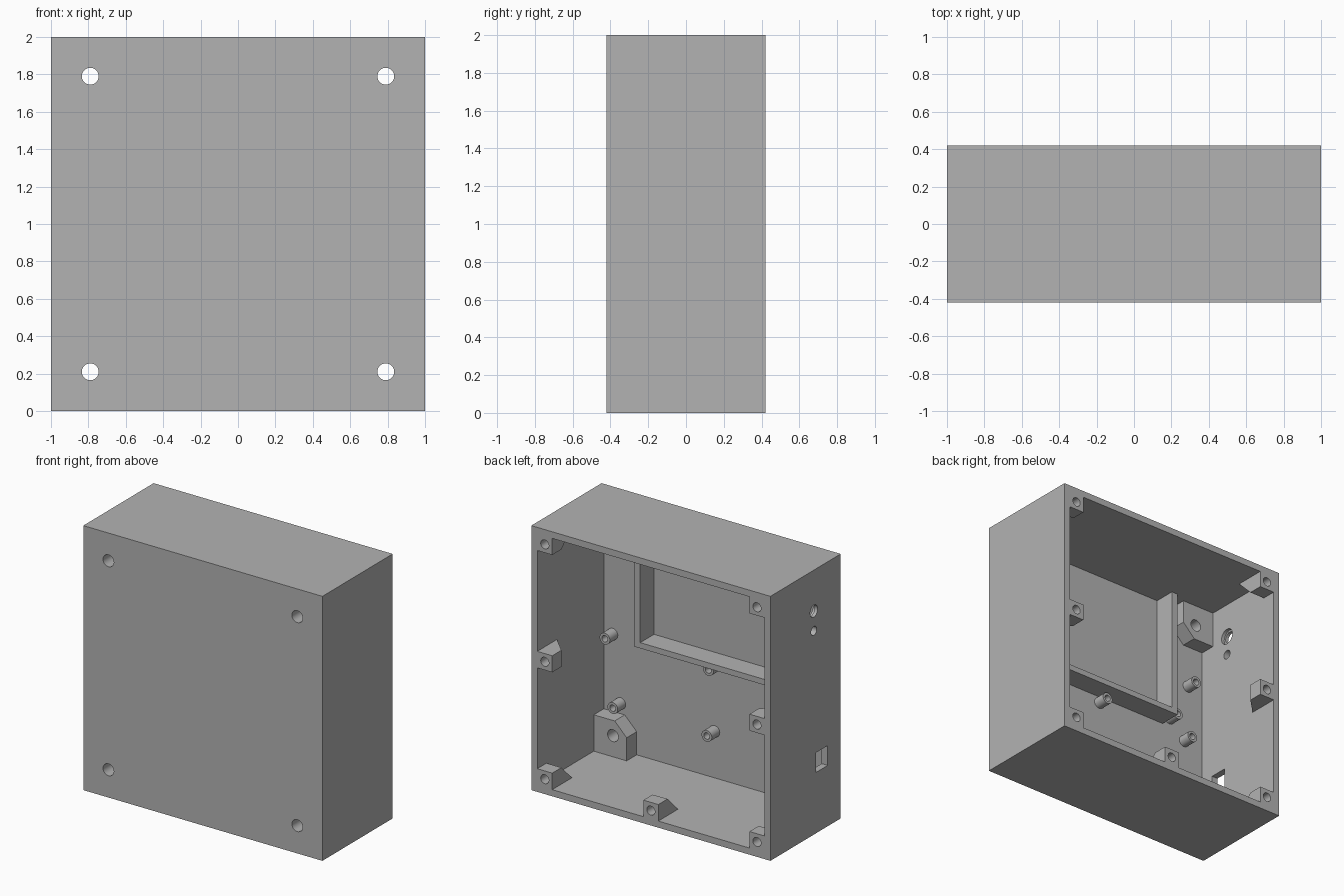
import bpy, bmesh
from math import radians
from mathutils import Matrix, Vector

cube = bpy.data.objects.get("Cube")
if cube:
    bpy.data.objects.remove(cube, do_unlink=True)

GREY = (0.45, 0.45, 0.45, 1)
mat = bpy.data.materials.new("plain grey")
mat.use_nodes = True
mat.diffuse_color = GREY
mat.node_tree.nodes["Principled BSDF"].inputs["Base Color"].default_value = GREY

W = 0.05            # wall thickness
BACK = 0.42         # rear rim
FLOOR = -0.375      # inner face of the front panel
IN = 1 - W


def finish(name, bm):
    bmesh.ops.recalc_face_normals(bm, faces=bm.faces)
    mesh = bpy.data.meshes.new(name)
    bm.to_mesh(mesh)
    bm.free()
    mesh.materials.append(mat)
    ob = bpy.data.objects.new(name, mesh)
    bpy.context.collection.objects.link(ob)
    return ob


def prism(name, points, lo, hi, axis="y", matrix=Matrix()):
    """Extrude a flat outline along y (points are x, z) or x (points are y, z)."""
    bm = bmesh.new()
    place = (lambda a, b: (a, lo, b)) if axis == "y" else (lambda a, b: (lo, a, b))
    face = bm.faces.new([bm.verts.new(place(a, b)) for a, b in points])
    ext = bmesh.ops.extrude_face_region(bm, geom=[face])
    move = Vector((0, hi - lo, 0)) if axis == "y" else Vector((hi - lo, 0, 0))
    verts = [v for v in ext["geom"] if isinstance(v, bmesh.types.BMVert)]
    bmesh.ops.translate(bm, verts=verts, vec=move)
    bm.transform(matrix)
    return finish(name, bm)


def rect(a0, a1, b0, b1):
    return [(a0, b0), (a1, b0), (a1, b1), (a0, b1)]


def rod(name, radius, a, b, lo, hi, axis="y"):
    """Cylinder along y at (x, z) = (a, b), or along x at (y, z) = (a, b)."""
    mid = (lo + hi) / 2
    if axis == "y":
        m = Matrix.Translation((a, mid, b)) @ Matrix.Rotation(radians(90), 4, "X")
    else:
        m = Matrix.Translation((mid, a, b)) @ Matrix.Rotation(radians(90), 4, "Y")
    bm = bmesh.new()
    bmesh.ops.create_cone(bm, cap_ends=True, segments=32, radius1=radius,
                          radius2=radius, depth=hi - lo, matrix=m)
    return finish(name, bm)


def cut(ob, *cutters):
    for c in cutters:
        c.hide_render = True
        mod = ob.modifiers.new("cut", "BOOLEAN")
        mod.operation, mod.solver, mod.object = "DIFFERENCE", "EXACT", c
    graph = bpy.context.evaluated_depsgraph_get()
    mesh = bpy.data.meshes.new_from_object(ob.evaluated_get(graph))
    ob.modifiers.clear()
    ob.data = mesh
    for c in cutters:
        bpy.data.objects.remove(c, do_unlink=True)
    return ob


parts = []
corners = [(sx, sz) for sx in (-1, 1) for sz in (-1, 1)]
MOUNT = 0.79        # mounting hole offset from the centre

# Open-backed case with mounting holes and side ports
case = prism("case", rect(-1, 1, 0, 2), -BACK, BACK)
cutters = [prism("cavity", rect(-IN, IN, W, 2 - W), FLOOR, 0.6)]
cutters += [rod("hole", 0.045, sx * MOUNT, 1 + sz * MOUNT, -0.6, 0) for sx, sz in corners]
cutters += [
    rod("round_port", 0.045, -0.1, 1.69, -1.1, -0.9, "x"),
    rod("port_counterbore", 0.06, -0.1, 1.69, -0.975, -0.9, "x"),
    rod("small_port", 0.034, -0.1, 1.54, -1.1, -0.9, "x"),
    prism("cable_port", rect(-0.265, -0.125, 0.46, 0.61), -1.1, -0.9, "x"),
]
parts.append(cut(case, *cutters))

# Chamfered mounting blocks in the front corners
e, c, top = 0.675, 0.1, -0.255
for sx, sz in corners:
    outline = [(e, IN), (IN, IN), (IN, e), (e + c, e), (e, e + c)]
    block = prism("mounting_block", [(sx * x, 1 + sz * z) for x, z in outline], FLOOR, top)
    parts.append(cut(block, rod("hole", 0.045, sx * MOUNT, 1 + sz * MOUNT, -0.6, 0)))

# Lid screw bosses along the rear rim, tapering into the wall behind them
S = 0.125
profile = [(BACK, -IN), (BACK, S - IN), (BACK - 0.11, S - IN), (BACK - 0.11 - S, -IN)]
off = IN - S / 2
for angle, x in [(0, -off), (0, 0), (0, off), (180, -off), (180, off), (90, 0), (-90, 0)]:
    turn = Matrix.Translation((0, 0, 1)) @ Matrix.Rotation(radians(angle), 4, "Y")
    boss = prism("lid_boss", profile, x - S / 2, x + S / 2, "x", turn)
    p = turn @ Vector((x, 0, -off))
    parts.append(cut(boss, rod("hole", 0.034, p.x, p.z, BACK - 0.12, BACK + 0.1)))

# Three-sided display frame reaching up to the top wall
xo, xi, zo, zi = 0.582, 0.53, 0.957, 1.0
frame = [(-xo, 2 - W), (-xo, zo), (xo, zo), (xo, 2 - W),
         (xi, 2 - W), (xi, zi), (-xi, zi), (-xi, 2 - W)]
parts.append(prism("display_frame", frame, FLOOR, -0.21))

# Hollow circuit board standoffs
for x, z in [(0.876, 0.91), (0.81, 0.403), (0.023, 0.403), (0.01, 0.905),
             (-0.78, 0.883), (-0.815, 1.345), (-0.645, 1.02)]:
    post = rod("standoff", 0.043, x, z, FLOOR, -0.28)
    parts.append(cut(post, rod("hole", 0.024, x, z, FLOOR + 0.01, 0)))

# Smooth the round surfaces, keep the edges crisp
bpy.ops.object.select_all(action="DESELECT")
for ob in parts:
    ob.select_set(True)
bpy.context.view_layer.objects.active = case
bpy.ops.object.shade_smooth_by_angle(angle=radians(30))
